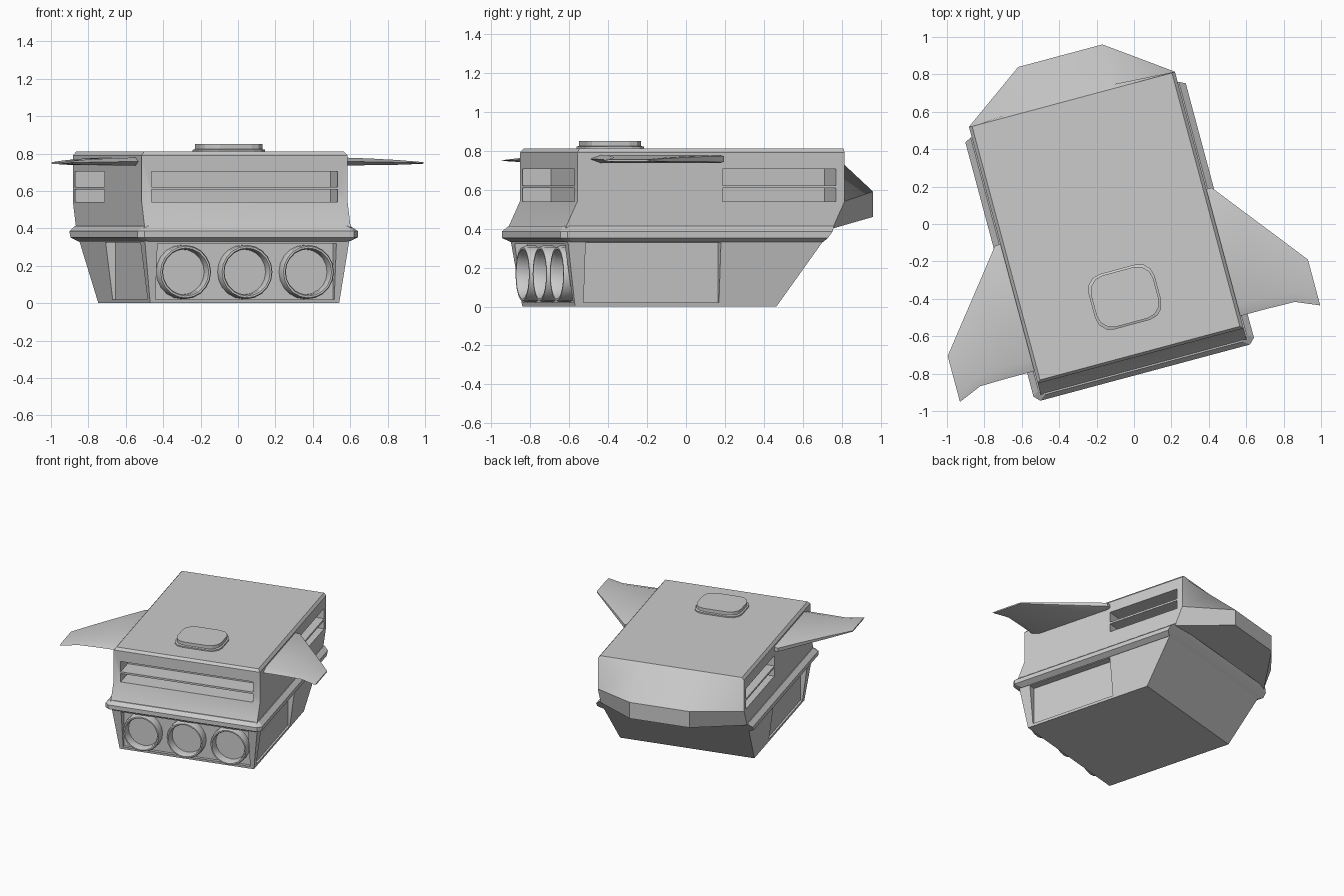
import bpy, bmesh, math
from mathutils import Matrix

if "Cube" in bpy.data.objects:
    bpy.data.objects.remove(bpy.data.objects["Cube"])

# Whole craft is turned 15 degrees; parts are modelled in straight local axes
PLACE = Matrix.Rotation(math.radians(15), 4, 'Z') @ Matrix.Translation((-0.148, 0, 0))


def loft(name, rings, loop=False):
    """Skin a list of equal-length point rings, capped unless looped."""
    bm = bmesh.new()
    vs = [[bm.verts.new(p) for p in r] for r in rings]
    n = len(rings[0])
    for i in range(len(vs) if loop else len(vs) - 1):
        a, b = vs[i], vs[(i + 1) % len(vs)]
        for j in range(n):
            k = (j + 1) % n
            bm.faces.new((a[j], a[k], b[k], b[j]))
    if not loop:
        bm.faces.new(vs[0][::-1])
        bm.faces.new(vs[-1])
    bmesh.ops.recalc_face_normals(bm, faces=bm.faces)
    me = bpy.data.meshes.new(name)
    bm.transform(PLACE)
    bm.to_mesh(me)
    bm.free()
    ob = bpy.data.objects.new(name, me)
    bpy.context.collection.objects.link(ob)
    return ob


def box(name, x0, x1, y0, y1, z0, z1):
    return loft(name, [[(x0, y0, z), (x1, y0, z), (x1, y1, z), (x0, y1, z)] for z in (z0, z1)])


def activate(ob):
    bpy.ops.object.select_all(action='DESELECT')
    ob.select_set(True)
    bpy.context.view_layer.objects.active = ob


def carve(ob, bounds):
    """Cut box recesses out of an object."""
    for b in bounds:
        cutter = box("cutter", *b)
        cutter.hide_render = True
        m = ob.modifiers.new("cut", 'BOOLEAN')
        m.operation, m.solver, m.object = 'DIFFERENCE', 'EXACT', cutter
        activate(ob)
        bpy.ops.object.modifier_apply(modifier=m.name)
        bpy.data.objects.remove(cutter)


def smooth(ob, deg=30):
    activate(ob)
    bpy.ops.object.shade_smooth_by_angle(angle=math.radians(deg))


# Upper hull with faceted rear nose
def hull_ring(z, half, front, back, nose_y, nose_z):
    return [(-half, front, z), (half, front, z), (half, back, z),
            (0.233, nose_y, nose_z), (-0.233, nose_y, nose_z), (-half, back, z)]


upper = loft("upper_hull", [
    hull_ring(0.40, 0.57, -0.755, 0.665, 0.971, 0.46),
    hull_ring(0.54, 0.57, -0.69, 0.73, 0.971, 0.59),
    hull_ring(0.79, 0.57, -0.69, 0.73, 0.75, 0.79),
    hull_ring(0.81, 0.553, -0.675, 0.728, 0.728, 0.81)])

# Window slots at front and both sides
slots = []
for z0, z1 in ((0.54, 0.607), (0.622, 0.705)):
    slots += [(-0.515, 0.515, -0.9, -0.54, z0, z1),
              (0.34, 0.7, 0.08, 0.684, z0, z1),
              (-0.7, -0.34, 0.08, 0.684, z0, z1)]
carve(upper, slots)
smooth(upper)

# Lower hull with side recesses and front engine bay
lower = loft("lower_hull", [
    [(-h, f, z), (h, f, z), (h, b, z), (-h, b, z)]
    for z, h, f, b in ((0, 0.523, -0.69, 0.38), (0.405, 0.575, -0.75, 0.666))])
carve(lower, [(0.51, 0.8, -0.645, 0.074, 0.02, 0.325),
              (-0.8, -0.51, -0.645, 0.074, 0.02, 0.325),
              (-0.495, 0.495, -0.9, -0.67, 0.02, 0.32)])

# Bumper belt around the waist
loft("bumper_belt", [
    [(-h + 0.03, f, z), (h - 0.03, f, z), (h, f + 0.03, z),
     (h, b, z), (-h, b, z), (-h, f + 0.03, z)]
    for z, h, f, b in ((0.33, 0.572, -0.745, 0.613), (0.352, 0.61, -0.783, 0.631),
                       (0.385, 0.61, -0.783, 0.655), (0.412, 0.576, -0.758, 0.672))])

# Three engine rings
for i in (-1, 0, 1):
    ring = loft(f"engine_ring_{i + 2}", [
        [(0.34 * i + r * math.cos(a * math.tau / 20), y, 0.167 + r * math.sin(a * math.tau / 20))
         for a in range(20)]
        for r, y in ((0.145, -0.65), (0.145, -0.722), (0.138, -0.738),
                     (0.128, -0.738), (0.121, -0.722), (0.121, -0.65))], loop=True)
    smooth(ring, 25)


# Wings, thin swept blades
for side, label in ((1, "right"), (-1, "left")):
    wing = loft(label + "_wing", [
        [(side * x, f, z), (side * x, f + e, z + t), (side * x, r - 0.02, z + t), (side * x, r, z + t * 0.7),
         (side * x, r, z - t * 0.7), (side * x, r - 0.02, z - t), (side * x, f + e, z - t)]
        for x, f, r, t, e, z in ((0.54, -0.622, 0.08, 0.022, 0.06, 0.757),
                                 (0.60, -0.622, 0.08, 0.021, 0.06, 0.757),
                                 (0.72, -0.622, -0.073, 0.018, 0.06, 0.756),
                                 (0.871, -0.625, -0.264, 0.013, 0.05, 0.753),
                                 (0.997, -0.678, -0.424, 0.005, 0.04, 0.75))])
    smooth(wing)


# Roof hatch with rounded corners
def hatch_ring(hx, hy, z):
    c, pts = 0.085, []
    for k, (sx, sy) in enumerate(((1, 1), (-1, 1), (-1, -1), (1, -1))):
        for s in range(4):
            a = math.radians(90 * k + 30 * s)
            pts.append((sx * (hx - c) + c * math.cos(a), -0.364 + sy * (hy - c) + c * math.sin(a), z))
    return pts


loft("roof_hatch", [hatch_ring(0.183, 0.153, 0.80), hatch_ring(0.183, 0.153, 0.82),
                    hatch_ring(0.172, 0.142, 0.824), hatch_ring(0.172, 0.142, 0.85)])
